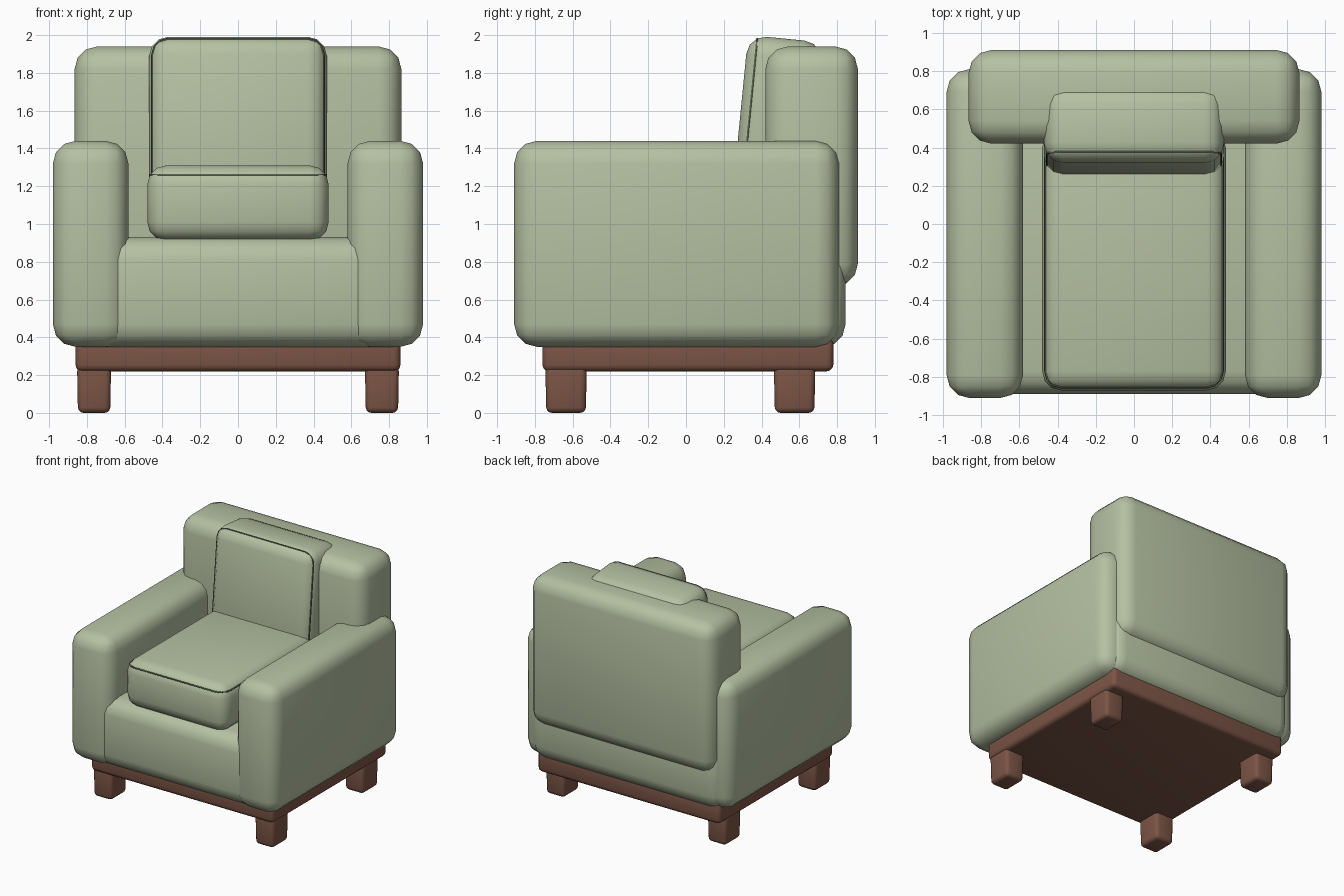
import bpy, bmesh
from math import radians, sin, cos, pi
from mathutils import Matrix, Vector

if "Cube" in bpy.data.objects:
    bpy.data.objects.remove(bpy.data.objects["Cube"])

def material(name, color):
    m = bpy.data.materials.new(name)
    m.diffuse_color = color
    m.use_nodes = True
    m.node_tree.nodes["Principled BSDF"].inputs["Base Color"].default_value = m.diffuse_color
    return m

FABRIC = material("sage_fabric", (0.46, 0.53, 0.36, 1))
WOOD = material("brown_wood", (0.20, 0.09, 0.06, 1))
SEAM = material("dark_seam", (0.10, 0.12, 0.08, 1))

def soft_box(name, lo, hi, radius, mat, segments=3, taper=1.0):
    """Rounded box between two corners; taper scales the bottom face."""
    lo, hi = Vector(lo), Vector(hi)
    size, mid = hi - lo, (hi + lo) / 2
    bm = bmesh.new()
    bmesh.ops.create_cube(bm, size=1)
    for v in bm.verts:
        k = taper if v.co.z < 0 else 1
        v.co = Vector((v.co.x * size.x * k, v.co.y * size.y * k, v.co.z * size.z))
    bmesh.ops.bevel(bm, geom=bm.edges[:], offset=radius, segments=segments,
                    profile=0.5, affect='EDGES')
    for f in bm.faces:
        f.smooth = True
    me = bpy.data.meshes.new(name)
    bm.to_mesh(me)
    bm.free()
    me.materials.append(mat)
    ob = bpy.data.objects.new(name, me)
    ob.location = mid
    bpy.context.collection.objects.link(ob)
    return ob

def seam(name, half_x, half_y, radius, matrix):
    """Thin stitched ring following a rounded rectangle in the local xy plane."""
    cu = bpy.data.curves.new(name, 'CURVE')
    cu.dimensions = '3D'
    cu.bevel_depth = 0.006
    cu.bevel_resolution = 1
    pts = []
    for i, (sx, sy) in enumerate([(1, 1), (-1, 1), (-1, -1), (1, -1)]):
        for k in range(4):
            a = (i + k / 3) * pi / 2
            pts.append((sx * (half_x - radius) + radius * cos(a),
                        sy * (half_y - radius) + radius * sin(a), 0, 1))
    sp = cu.splines.new('POLY')
    sp.points.add(len(pts) - 1)
    for p, co in zip(sp.points, pts):
        p.co = co
    sp.use_cyclic_u = True
    cu.materials.append(SEAM)
    ob = bpy.data.objects.new(name, cu)
    ob.matrix_world = matrix
    bpy.context.collection.objects.link(ob)

# Upholstered body
soft_box("seat_base", (-0.90, -0.89, 0.35), (0.90, 0.845, 0.93), 0.12, FABRIC)
soft_box("backrest", (-0.865, 0.42, 0.67), (0.865, 0.91, 1.94), 0.12, FABRIC)
for s, side in ((-1, "left"), (1, "right")):
    x = sorted((s * 0.58, s * 0.98))
    soft_box(side + "_arm", (x[0], -0.91, 0.35), (x[1], 0.81, 1.44), 0.12, FABRIC)

# Seat cushion with its seam just below the top
soft_box("seat_cushion", (-0.48, -0.87, 0.91), (0.48, 0.50, 1.31), 0.10, FABRIC)
seam("seat_cushion_seam", 0.464, 0.669, 0.085, Matrix.Translation((0, -0.185, 1.26)))

# Back cushion leaning backwards, seam just behind its front face
cushion = soft_box("back_cushion", (-0.47, -0.2, -0.44), (0.47, 0.2, 0.44), 0.10, FABRIC)
lean = Matrix.Translation((0, 0.485, 1.543)) @ Matrix.Rotation(radians(-5.6), 4, 'X')
cushion.matrix_world = lean
seam("back_cushion_seam", 0.454, 0.424, 0.085,
     lean @ Matrix.Translation((0, -0.15, 0)) @ Matrix.Rotation(radians(90), 4, 'X'))

# Wooden plinth and legs
soft_box("plinth", (-0.86, -0.76, 0.22), (0.86, 0.78, 0.40), 0.035, WOOD)
for s, side in ((-1, "left"), (1, "right")):
    for y, end in ((-0.635, "front"), (0.575, "back")):
        x = s * 0.762
        soft_box(f"{end}_{side}_leg", (x - 0.09, y - 0.11, 0), (x + 0.09, y + 0.11, 0.25),
                 0.03, WOOD, taper=0.95)
